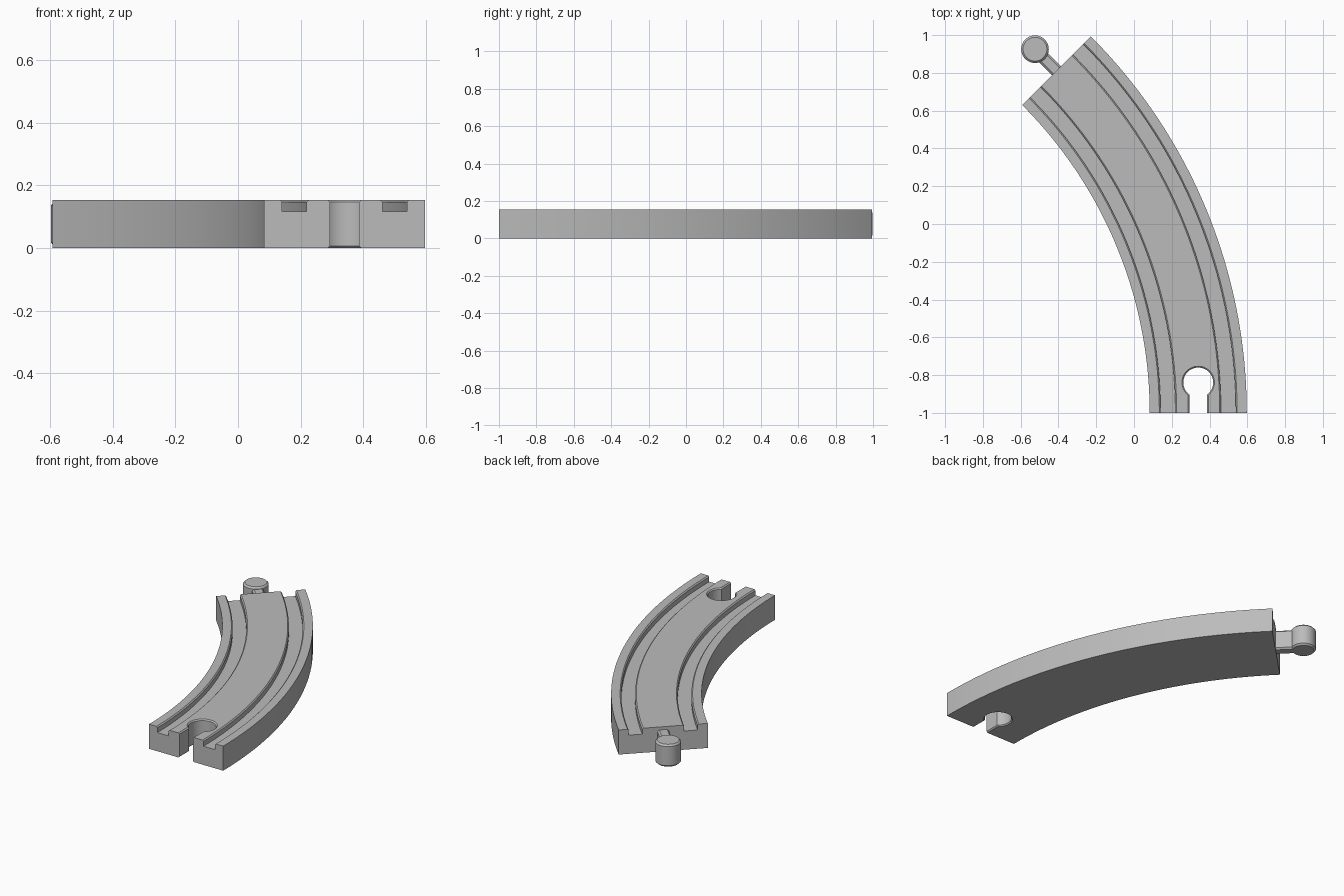
import bpy, bmesh
from math import pi, sin, cos, asin, radians
from mathutils import Matrix, Vector

if "Cube" in bpy.data.objects:
    bpy.data.objects.remove(bpy.data.objects["Cube"])

HEIGHT = 0.154
R_IN, R_OUT = 2.305, 2.819
R_MID = (R_IN + R_OUT) / 2
CENTRE = Vector((0.597 - R_OUT, -1, 0))   # centre of the curve
TURN = radians(45)
REACH = 0.161                             # peg and socket distance from the ends

grey = bpy.data.materials.new("plain_grey")
grey.use_nodes = True
grey.diffuse_color = (0.5, 0.5, 0.5, 1)
grey.node_tree.nodes["Principled BSDF"].inputs["Base Color"].default_value = (0.5, 0.5, 0.5, 1)


def skin(name, rings):
    """Join matching rings of points into a closed solid with flat caps."""
    bm = bmesh.new()
    loops = [[bm.verts.new(p) for p in ring] for ring in rings]
    n = len(loops[0])
    for a, b in zip(loops, loops[1:]):
        for i in range(n):
            j = (i + 1) % n
            bm.faces.new((a[i], a[j], b[j], b[i]))
    bm.faces.new(loops[0][::-1])
    bm.faces.new(loops[-1])
    bmesh.ops.recalc_face_normals(bm, faces=bm.faces)
    mesh = bpy.data.meshes.new(name)
    bm.to_mesh(mesh)
    bm.free()
    mesh.materials.append(grey)
    obj = bpy.data.objects.new(name, mesh)
    bpy.context.collection.objects.link(obj)
    return obj


def layered(name, outline, layers):
    """Stack an outline at (height, outward offset) layers."""
    return skin(name, [[(x, y, z) for x, y in outline(d)] for z, d in layers])


def activate(obj):
    bpy.ops.object.select_all(action='DESELECT')
    obj.select_set(True)
    bpy.context.view_layer.objects.active = obj


# Track bed: a grooved cross-section swept along the curve
groove = [(-0.206, 0), (-0.199, 0.007), (-0.199, 0.037),
          (-0.121, 0.037), (-0.121, 0.007), (-0.114, 0)]
top = [(u, HEIGHT - d) for u, d in groove]
top += [(-u, z) for u, z in reversed(top)]
section = [(R_IN - R_MID, 0), (R_IN - R_MID, HEIGHT)] + top
section += [(R_OUT - R_MID, HEIGHT), (R_OUT - R_MID, 0)]
STEPS = 40
rings = []
for k in range(STEPS + 1):
    a = TURN * k / STEPS
    rings.append([CENTRE + Vector(((R_MID + u) * cos(a), (R_MID + u) * sin(a), z))
                  for u, z in section])
track = skin("track_bed", rings)


# Socket: keyhole opening with chamfered rims
def keyhole(d):
    r, w = 0.079 + d, 0.047 + d
    cx, cy = CENTRE.x + R_MID, -1 + REACH
    gap = asin(w / r)
    pts = [(cx - w, -1.1), (cx + w, -1.1)]
    for i in range(41):
        a = -pi / 2 + gap + (2 * pi - 2 * gap) * i / 40
        pts.append((cx + r * cos(a), cy + r * sin(a)))
    return pts


C = 0.007
cutter = layered("socket_cutter", keyhole,
                 [(-C, 2 * C), (C, 0), (HEIGHT - C, 0), (HEIGHT + C, 2 * C)])
cutter.hide_render = True
cut = track.modifiers.new("socket", 'BOOLEAN')
cut.operation = 'DIFFERENCE'
cut.solver = 'EXACT'
cut.object = cutter
activate(track)
bpy.ops.object.modifier_apply(modifier=cut.name)
bpy.data.objects.remove(cutter)


# Connector peg and neck, built along +y and turned to the far end
def disc(d):
    return [((0.073 + d) * cos(2 * pi * i / 40), REACH + (0.073 + d) * sin(2 * pi * i / 40))
            for i in range(40)]


def bar(d):
    w = 0.033 + d
    return [(-w, -0.02), (w, -0.02), (w, REACH - 0.04), (-w, REACH - 0.04)]


def chamfered(low, high, c):
    return [(low, -c), (low + c, 0), (high - c, 0), (high, -c)]


peg = layered("connector_peg", disc, chamfered(0.007, 0.147, 0.01))
neck = layered("connector_neck", bar, chamfered(0.007, 0.135, 0.01))
end = CENTRE + Vector((R_MID * cos(TURN), R_MID * sin(TURN), 0))
for part in (peg, neck):
    part.data.transform(Matrix.Translation(end) @ Matrix.Rotation(TURN, 4, 'Z'))

for part in (track, peg, neck):
    activate(part)
    bpy.ops.object.shade_smooth_by_angle(angle=radians(30))
